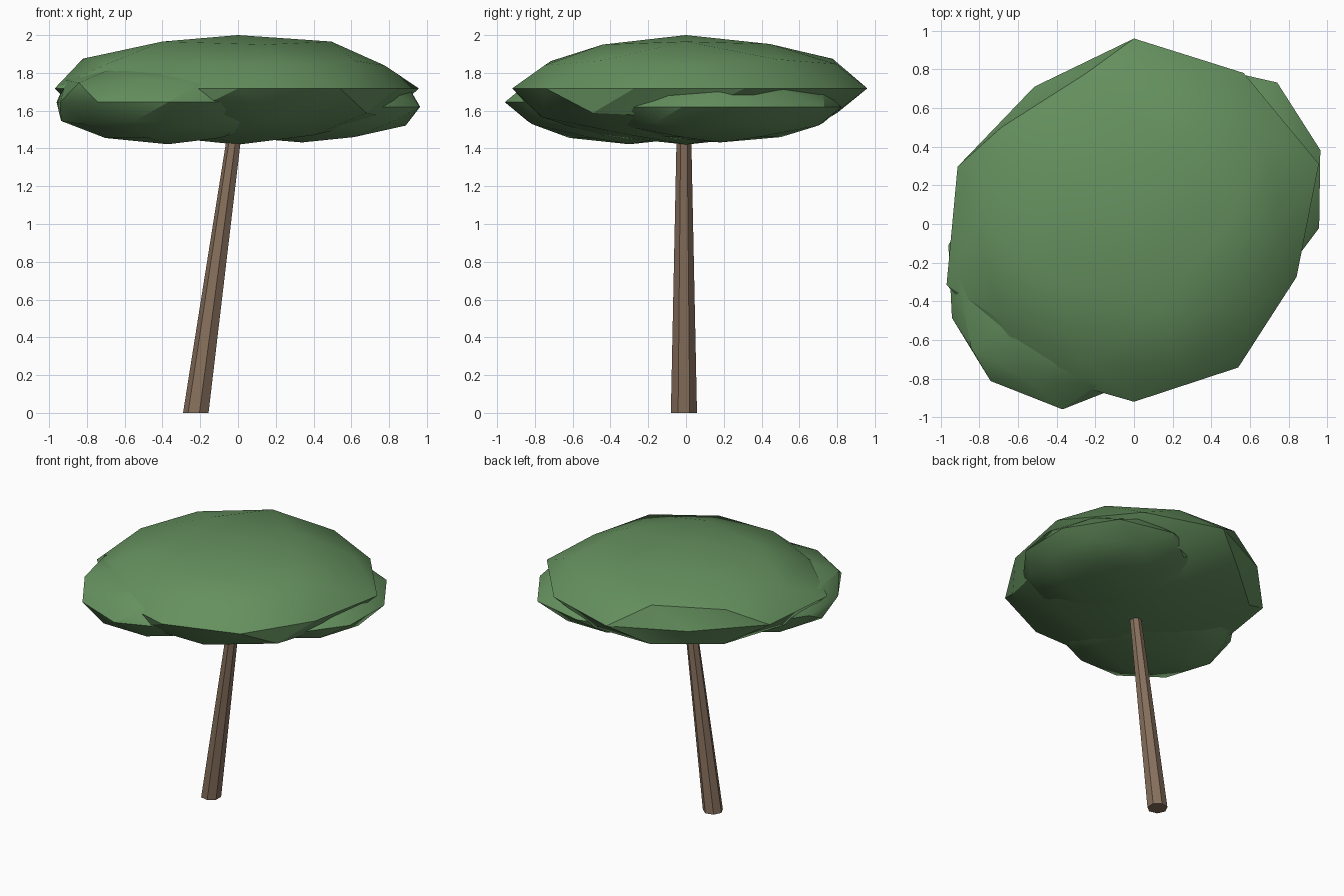
import bpy, bmesh, math
from mathutils import Vector

if "Cube" in bpy.data.objects:
    bpy.data.objects.remove(bpy.data.objects["Cube"])


def material(name, rgb):
    m = bpy.data.materials.new(name)
    m.diffuse_color = (*rgb, 1)
    m.use_nodes = True
    m.node_tree.nodes["Principled BSDF"].inputs["Base Color"].default_value = m.diffuse_color
    return m


LEAF = material("leaf_green", (0.13, 0.28, 0.113))
BARK = material("bark_brown", (0.24, 0.16, 0.107))


def finish(name, bm, mat, smooth):
    me = bpy.data.meshes.new(name)
    bm.to_mesh(me)
    bm.free()
    me.materials.append(mat)
    ob = bpy.data.objects.new(name, me)
    bpy.context.collection.objects.link(ob)
    if smooth:
        bpy.ops.object.select_all(action='DESELECT')
        ob.select_set(True)
        bpy.context.view_layer.objects.active = ob
        bpy.ops.object.shade_smooth_by_angle(angle=math.radians(30))
    return ob


def leaf_clump(name, centre, radius, height, default=1.0, bumps={}):
    """Flattened icosphere; bumps maps (z level in tenths, angle) to a scale."""
    bm = bmesh.new()
    bmesh.ops.create_icosphere(bm, subdivisions=2, radius=1)
    for v in bm.verts:
        d = v.co.normalized()
        level = round(d.z * 10)
        flat = math.hypot(d.x, d.y)
        angle = round(math.degrees(math.atan2(d.y, d.x))) % 360 if flat > 0.01 else 0
        f = bumps.get((level, angle), default)
        v.co = Vector((d.x * radius, d.y * radius, d.z * height)) * f + Vector(centre)
    return finish(name, bm, LEAF, True)


# Wide main crown, with an uneven rim
rim = [1.006, 0.966, 0.96, 0.878, 0.96, 1.02, 0.94, 0.92, 0.918, 0.885]
bumps = {(0, 18 + 36 * i): f for i, f in enumerate(rim)}
bumps.update({
    (10, 0): 0.91, (-10, 0): 0.96,
    (9, 0): 0.94, (9, 72): 0.89, (9, 144): 0.94, (9, 216): 0.94, (9, 288): 0.88,
    (4, 0): 0.87, (4, 72): 0.93, (4, 144): 0.95, (4, 216): 0.95, (4, 288): 0.88,
    (5, 36): 0.95, (5, 108): 0.96, (5, 180): 0.965, (5, 252): 0.885, (5, 324): 0.9,
})
leaf_clump("main_crown", (0, 0, 1.718), 1.0, 0.31, 0.94, bumps)

# Two smaller clumps tucked under the crown
leaf_clump("front_left_clump", (-0.37, -0.30, 1.645), 0.64, 0.225, 0.99,
           {(0, 270): 1.03, (0, 198): 0.94, (0, 162): 0.97, (4, 216): 1.02})
leaf_clump("right_clump", (0.34, 0.18, 1.62), 0.65, 0.19, 0.99,
           {(0, 54): 1.05, (0, 18): 1.01, (0, 342): 1.0})

# Leaning seven-sided trunk
bm = bmesh.new()
rings = []
for x, z, r in ((-0.22, 0, 0.071), (0.0, 1.6, 0.037)):
    rings.append([bm.verts.new((x + r * math.cos(a), -0.011 + r * math.sin(a), z))
                  for a in (math.pi + i * math.tau / 7 for i in range(7))])
low, high = rings
for i in range(7):
    j = (i + 1) % 7
    bm.faces.new((low[i], low[j], high[j], high[i]))
bm.faces.new(low[::-1])
bm.faces.new(high)
finish("trunk", bm, BARK, False)
